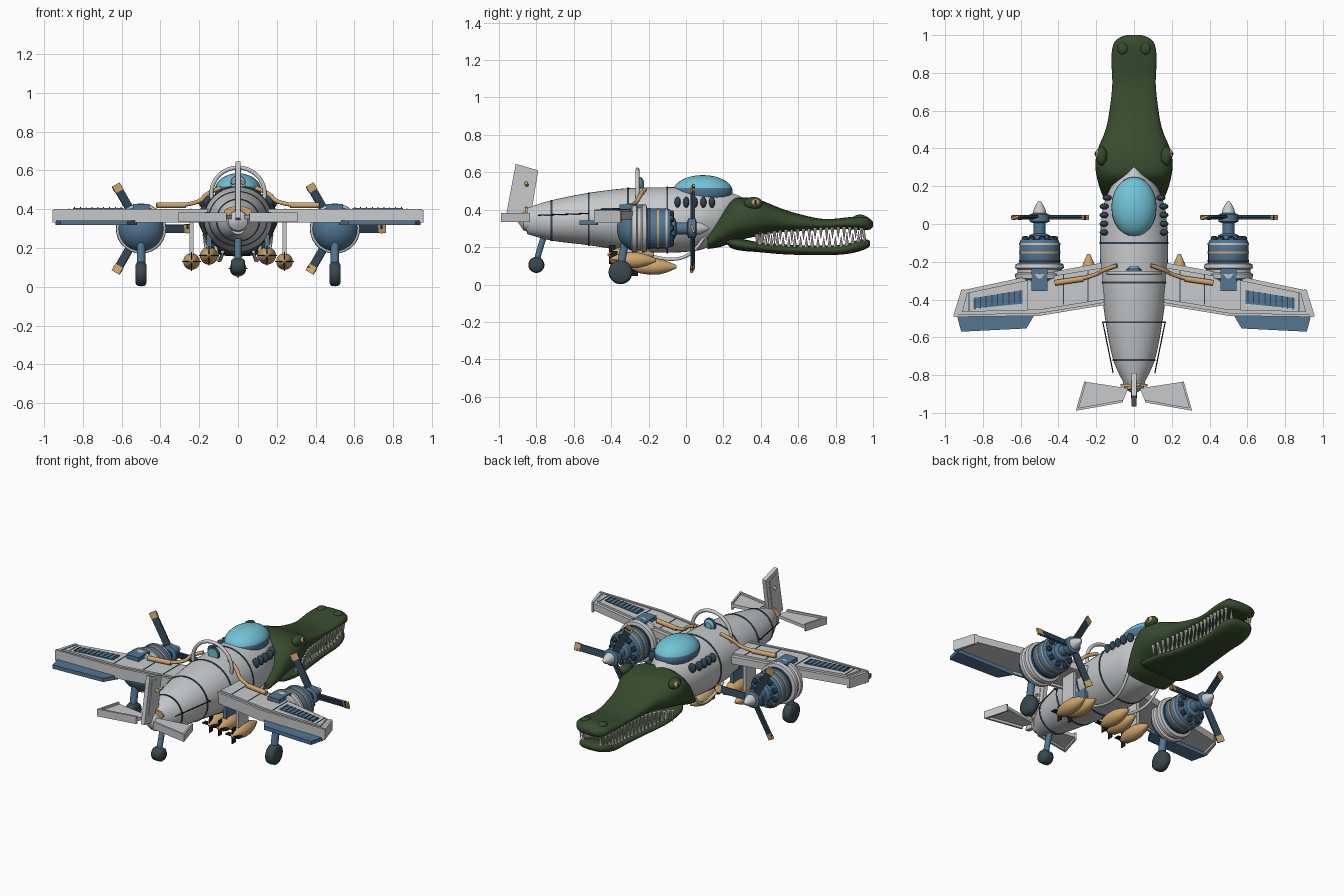
import bpy, bmesh, math
from mathutils import Matrix, Vector

cube = bpy.data.objects.get("Cube")
if cube:
    bpy.data.objects.remove(cube)


def material(name, r, g, b):
    m = bpy.data.materials.new(name)
    m.use_nodes = True
    m.diffuse_color = (r, g, b, 1)
    m.node_tree.nodes["Principled BSDF"].inputs["Base Color"].default_value = (r, g, b, 1)
    return m


GREY = material("pale grey metal", .58, .59, .6)
BLUE = material("steel blue", .085, .18, .29)
NAVY = material("dark navy", .03, .06, .09)
CYAN = material("canopy cyan", .17, .55, .68)
GREEN = material("reptile green", .038, .07, .027)
TAN = material("tan brass", .62, .38, .15)
RUBBER = material("rubber slate", .04, .065, .075)
BLACK = material("black", .01, .01, .012)
IVORY = material("tooth ivory", .75, .74, .68)


def finish(name, bm, *mats, angle=35):
    bmesh.ops.recalc_face_normals(bm, faces=bm.faces)
    me = bpy.data.meshes.new(name)
    bm.to_mesh(me)
    bm.free()
    for m in mats:
        me.materials.append(m)
    ob = bpy.data.objects.new(name, me)
    bpy.context.collection.objects.link(ob)
    bpy.ops.object.select_all(action='DESELECT')
    ob.select_set(True)
    bpy.context.view_layer.objects.active = ob
    bpy.ops.object.shade_smooth_by_angle(angle=math.radians(angle))
    return ob


def skin(name, rings, mat, angle=35):
    """Closed skin through equal-length rings of points."""
    bm = bmesh.new()
    vs = [[bm.verts.new(p) for p in r] for r in rings]
    n = len(rings[0])
    for a, b in zip(vs, vs[1:]):
        for i in range(n):
            bm.faces.new((a[i], a[(i + 1) % n], b[(i + 1) % n], b[i]))
    bm.faces.new(vs[0])
    bm.faces.new(vs[-1])
    return finish(name, bm, mat, angle=angle)


def refine(st, k=5):
    """Smooth interpolation through stations."""
    out = []
    for i in range(len(st) - 1):
        p = [Vector(st[min(max(i + j, 0), len(st) - 1)]) for j in (-1, 0, 1, 2)]
        for s in range(k):
            t = s / k
            out.append(.5 * (2 * p[1] + (p[2] - p[0]) * t + (2 * p[0] - 5 * p[1] + 4 * p[2] - p[3]) * t * t
                             + (3 * p[1] - p[0] - 3 * p[2] + p[3]) * t ** 3))
    return out + [Vector(st[-1])]


def loft(name, st, mat, power=1.0, n=40, angle=35):
    """Stations are (y, half width, top, bottom)."""
    def ring(y, w, t, b):
        r = []
        for i in range(n):
            c, s = math.cos(math.tau * i / n), math.sin(math.tau * i / n)
            r.append((w * math.copysign(abs(c) ** power, c), y,
                      (t + b) / 2 + (t - b) / 2 * math.copysign(abs(s) ** power, s)))
        return r
    return skin(name, [ring(*s) for s in st], mat, angle)


def lathe(name, x, z, prof, mat, n=28):
    """Profile of (radius, y) turned about a lengthwise axis."""
    return skin(name, [[(x + r * math.cos(math.tau * i / n), y, z + r * math.sin(math.tau * i / n))
                        for i in range(n)] for r, y in prof], mat)


def prism(name, pts, lo, hi, mat, upright=False):
    def put(p, h):
        return (h, p[0], p[1]) if upright else (p[0], p[1], h)
    return skin(name, [[put(p, lo) for p in pts], [put(p, hi) for p in pts]], mat)


def box(name, mat, size, mtx):
    bm = bmesh.new()
    bmesh.ops.create_cube(bm, size=1, matrix=mtx @ Matrix.Diagonal((*size, 1)))
    return finish(name, bm, mat)


def ball(name, mat, loc, size):
    bm = bmesh.new()
    bmesh.ops.create_uvsphere(bm, u_segments=24, v_segments=14, radius=1,
                              matrix=Matrix.Translation(loc) @ Matrix.Diagonal((*size, 1)))
    return finish(name, bm, mat)


def tube(name, pts, r, mat, kind='NURBS'):
    cu = bpy.data.curves.new(name, 'CURVE')
    cu.dimensions, cu.bevel_depth, cu.bevel_resolution, cu.use_fill_caps = '3D', r, 3, True
    sp = cu.splines.new(kind)
    sp.points.add(len(pts) - 1)
    for p, q in zip(sp.points, pts):
        p.co = (*q, 1)
    if kind == 'NURBS':
        sp.use_endpoint_u, sp.order_u = True, 3
    cu.materials.append(mat)
    ob = bpy.data.objects.new(name, cu)
    bpy.context.collection.objects.link(ob)


def wheel(name, x, y, z, r, w):
    skin(name, [[(x + dx * w, y + r * k * math.cos(math.tau * i / 28), z + r * k * math.sin(math.tau * i / 28))
                 for i in range(28)] for dx, k in ((-.5, .72), (-.36, .94), (0, 1), (.36, .94), (.5, .72))], RUBBER, 50)


# Fuselage with dark seam bands
body = [(-.85, .05, .41, .27), (-.72, .11, .45, .235), (-.52, .15, .49, .21), (-.31, .175, .515, .18),
        (-.1, .18, .52, .17), (.05, .17, .52, .18), (.12, .155, .515, .2), (.2, .12, .5, .23),
        (.27, .06, .48, .28), (.31, .01, .46, .34)]
loft("fuselage", refine(body), GREY)
for y, w, t, b in body[1:5]:
    loft("fuselage_band", [(y - .005, w + .003, t + .003, b - .003), (y + .005, w + .003, t + .003, b - .003)], NAVY)
lathe("tail_cone", 0, .34, [(.06, -.84), (.05, -.87), (.005, -.9)], GREY)
loft("tail_collar", [(-.86, .072, .415, .36), (-.848, .072, .415, .36)], TAN)

# Canopy: glass above, blue frame below
canopy = ball("canopy", CYAN, (0, .09, .497), (.12, .16, .088))
canopy.data.materials.append(BLUE)
for f in canopy.data.polygons:
    f.material_index = int(f.center.z < .515)

# Reptile head, jaws and teeth
upper = [(.115, .15, .26, .19), (.18, .178, .37, .2), (.25, .197, .455, .225), (.32, .205, .465, .245),
         (.4, .19, .45, .262), (.5, .15, .41, .28), (.6, .13, .378, .285), (.74, .115, .35, .293),
         (.87, .12, .36, .296), (.95, .11, .367, .29), (.985, .08, .35, .295), (1, .04, .335, .31)]
lower = [(.21, .12, .245, .225), (.26, .155, .25, .187), (.4, .158, .225, .172), (.55, .128, .212, .16),
         (.75, .104, .208, .157), (.85, .106, .215, .162), (.92, .102, .238, .175), (.97, .075, .24, .195),
         (.985, .04, .23, .21)]
loft("upper_jaw", refine(upper, 4), GREEN, .8, angle=60)
loft("lower_jaw", refine(lower, 4), GREEN, .75, angle=60)


def jaw_at(st, y):
    for a, b in zip(st, st[1:]):
        if a[0] <= y <= b[0]:
            return Vector(a).lerp(Vector(b), (y - a[0]) / (b[0] - a[0]))


teeth = bmesh.new()
for st, down, edge in ((upper, True, 3), (lower, False, 2)):
    for i in range(19):
        y = .38 + i * .031 + (0 if down else .0155)
        s = jaw_at(st, min(y, .96))
        h = .075 if i % 3 == 0 else .06
        z = s[edge] + (-h / 2 + .012 if down else h / 2 - .012)
        for side in (1, -1):
            bmesh.ops.create_cone(teeth, segments=8, radius1=.011, radius2=.001, depth=h, cap_ends=True,
                                  matrix=Matrix.Translation((side * (s[1] - .022), y, z))
                                  @ Matrix.Rotation(math.pi if down else 0, 4, 'X'))
finish("teeth", teeth, IVORY)

# Single tail wheel, fin and centre bomb
wheel("tail_wheel", 0, -.8, .105, .043, .07)
tube("tail_strut", [(0, -.8, .11), (0, -.79, .17), (0, -.755, .27)], .017, BLUE)
prism("tail_fin", [(-.965, .355), (-.91, .645), (-.79, .61), (-.835, .335)], -.013, .013, GREY, True)
prism("fin_panel", [(-.925, .4), (-.89, .615), (-.825, .595), (-.855, .39)], -.016, .016, GREY, True)
tube("fin_fitting", [(-.03, -.87, .53), (0, -.86, .56), (.03, -.85, .53)], .009, TAN)


def bomb(x, z, tip, length=.25, r=.043):
    prof = [(.0, .004), (.06, .016), (.2, .034), (.42, r), (.62, r * .97), (.8, .03), (1, .008)]
    lathe("bomb", x, z, [(w, tip - length + t * length) for t, w in prof], TAN)
    for a in (0, math.pi / 2):
        box("bomb_fin", BLACK, (.1, .035, .005), Matrix.Translation((x, tip - length + .025, z)) @ Matrix.Rotation(a, 4, 'Y'))


bomb(0, .095, -.05)

# Roll bar and lamp behind the cockpit
tube("roll_bar", [(.138 * math.cos(a), -.26, .48 + .135 * math.sin(a))
                  for a in [math.pi * (i - 2) / 16 for i in range(21)]], .011, GREY)
lathe("lamp", 0, .535, [(.034, -.255), (.034, -.235), (.02, -.225)], CYAN)
lathe("lamp_rim", 0, .535, [(.04, -.25), (.04, -.238)], BLUE)

for s in (1, -1):
    # Wings, raised edge caps, slatted panels and flaps
    def side(*pts):
        return [(s * x, y) for x, y in pts]
    prism("wing", side((.1, -.19), (.17, -.205), (.55, -.275), (.905, -.35), (.94, -.485), (.5, -.475), (.1, -.41)),
          .345, .39, GREY)
    prism("wing_top_skin", side((.1, -.22), (.55, -.295), (.885, -.365), (.91, -.465), (.5, -.455), (.1, -.39)),
          .385, .402, GREY)
    prism("wing_tip", side((.9, -.345), (.915, -.35), (.957, -.488), (.935, -.492)), .33, .395, GREY)
    prism("wing_trailing_lip", side((.1, -.405), (.5, -.47), (.95, -.48), (.95, -.492), (.5, -.486), (.1, -.42)),
          .33, .4, GREY)
    prism("wing_panel", side((.59, -.35), (.85, -.392), (.85, -.447), (.59, -.422)), .4, .407, BLUE)
    for i in range(9):
        x = .6 + i * .03
        y = -.35 - (x - .59) * .16
        prism("panel_slat", side((x, y), (x + .005, y), (x + .005, y - .062), (x, y - .062)), .402, .41, NAVY)
    for x, y0, y1 in ((.24, -.25, -.41), (.37, -.268, -.425), (.56, -.3, -.452), (.87, -.365, -.46)):
        prism("wing_seam", side((x, y0), (x + .005, y0), (x + .005, y1), (x, y1)), .4, .404, NAVY)
    prism("flap", side((.52, -.47), (.94, -.475), (.915, -.57), (.57, -.553)), .318, .342, BLUE)

    # Tailplane with end flanges
    prism("tailplane", side((.03, -.87), (.26, -.835), (.3, -.985), (.06, -.94)), .35, .37, GREY)
    prism("tailplane_rear_lip", side((.06, -.932), (.3, -.975), (.305, -.988), (.06, -.945)), .335, .382, GREY)
    prism("tailplane_tip", side((.253, -.836), (.263, -.833), (.308, -.987), (.295, -.985)), .335, .382, GREY)

    # Engine nacelle
    X, Z = .5 * s, .3
    lathe("nacelle_tail", X, Z, [(.01, -.37), (.05, -.362), (.09, -.335), (.115, -.3), (.12, -.26)], BLUE)
    lathe("nacelle_ring", X, Z, [(.112, -.295), (.128, -.288), (.13, -.265), (.118, -.258), (.118, -.24),
                                 (.13, -.233), (.126, -.212), (.1, -.205)], GREY)
    lathe("engine_drum", X, Z, [(.1, -.22), (.107, -.21), (.107, -.1), (.098, -.082), (.05, -.078)], BLUE)
    for y, m in ((-.195, NAVY), (-.15, TAN), (-.105, GREY)):
        lathe("drum_band", X, Z, [(.11, y - .005), (.11, y + .005)], m)
    for i in range(9):
        a = math.tau * i / 9
        lathe("cylinder_head", X + .08 * math.cos(a), Z + .08 * math.sin(a), [(.017, -.09), (.017, -.07), (.01, -.064)], NAVY, 12)
    lathe("gear_case", X, Z, [(.06, -.085), (.055, -.06), (.032, -.05), (.032, .005), (.052, .012), (.052, .05), (.034, .058)], BLUE)
    lathe("spinner", X, Z, [(.036, .055), (.032, .075), (.018, .105), (.004, .123)], GREY)
    box("nacelle_top_fairing", BLUE, (.085, .12, .05), Matrix.Translation((X, -.295, .402)))
    for k in range(3):
        turn = Matrix.Translation((X, .035, Z)) @ Matrix.Rotation(math.tau * k / 3, 4, 'Y')
        twist = Matrix.Rotation(.3, 4, 'X')
        for nm, m, r0, r1, w in (("blade", NAVY, .03, .225, .042), ("blade_tip", TAN, .222, .262, .046),
                                 ("blade_stripe", BLACK, .235, .245, .048)):
            box(nm, m, (r1 - r0, .012, w), turn @ Matrix.Translation(((r0 + r1) / 2, 0, 0)) @ twist)

    # Main landing gear
    wheel("main_wheel", X, -.35, .066, .064, .058)
    tube("main_strut", [(X, -.35, .07), (X, -.345, .14), (X, -.32, .25)], .022, BLUE)

    # Bombs, exhaust pipes, belly pipes and tail wires
    bomb(.24 * s, .13, -.16)
    bomb(.15 * s, .16, -.17, r=.046)
    box("bomb_rack", BLUE, (.025, .1, .1), Matrix.Translation((.15 * s, -.3, .22)))
    box("bomb_rack", GREY, (.02, .1, .19), Matrix.Translation((.24 * s, -.3, .25)))
    tube("exhaust_pipe", [(s * x, y, z) for x, y, z in ((.09, -.22, .51), (.16, -.24, .485), (.2, -.27, .43), (.3, -.295, .42))], .011, TAN)
    tube("exhaust_muffler", [(s * .27, -.29, .42), (s * .42, -.312, .42)], .015, TAN, 'POLY')
    tube("belly_pipe", [(s * x, y, z) for x, y, z in ((.12, .1, .26), (.11, .04, .15), (.09, -.13, .125), (.08, -.26, .18))], .009, GREY)
    tube("tail_wire", [(s * .165, -.52, .38), (s * .11, -.79, .37)], .003, BLACK, 'POLY')
    tube("wire_post", [(s * .13, -.52, .38), (s * .17, -.52, .38)], .005, NAVY, 'POLY')

    # Exhaust stubs, eyes and nostrils
    for i in range(5):
        ball("exhaust_stub", NAVY, (.158 * s if i < 4 else .142 * s, -.045 + i * .046, .44), (.024, .016, .03))
    ball("brow", GREEN, (.172 * s, .36, .435), (.03, .05, .033))
    ball("eye", TAN, (.185 * s, .37, .438), (.022, .026, .02))
    ball("pupil", BLACK, (.2 * s, .372, .439), (.009, .008, .014))
    ball("nostril", GREEN, (.06 * s, .93, .36), (.028, .032, .014))
